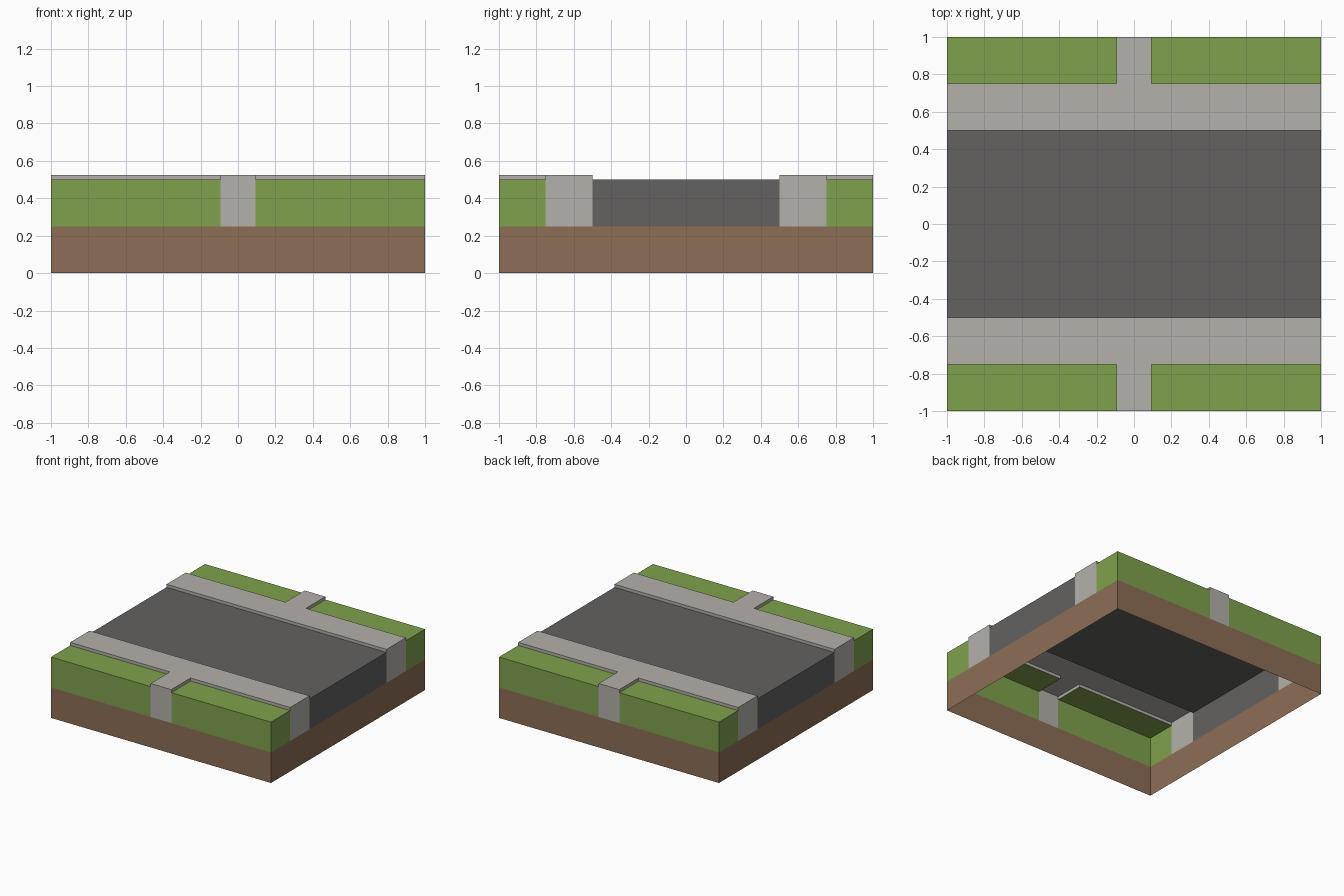
import bpy

if "Cube" in bpy.data.objects:
    bpy.data.objects.remove(bpy.data.objects["Cube"])

SOIL, GROUND, KERB = 0.25, 0.5, 0.525   # layer heights
PATH = 0.094                            # half width of the garden path


def material(name, rgb):
    m = bpy.data.materials.new(name)
    m.diffuse_color = (*rgb, 1)
    m.use_nodes = True
    m.node_tree.nodes["Principled BSDF"].inputs["Base Color"].default_value = m.diffuse_color
    return m


green = material("grass green", (0.212, 0.356, 0.070))
brown = material("soil brown", (0.270, 0.156, 0.093))
dark = material("asphalt grey", (0.125, 0.122, 0.119))
pale = material("paving grey", (0.456, 0.440, 0.402))


def shell(name, outline, top, low, mat, cap=True, lip=None):
    """Open-bottomed slab: walls on the tile border, optional short lip elsewhere."""
    verts, faces = [], []

    def add(points):
        faces.append(range(len(verts), len(verts) + len(points)))
        verts.extend(points)

    if cap:
        add([(x, y, top) for x, y in outline])
    for (ax, ay), (bx, by) in zip(outline, outline[1:] + outline[:1]):
        border = (ax == bx and abs(ax) == 1) or (ay == by and abs(ay) == 1)
        base = low if border else lip
        if base is not None:
            add([(ax, ay, base), (bx, by, base), (bx, by, top), (ax, ay, top)])
    mesh = bpy.data.meshes.new(name)
    mesh.from_pydata(verts, [], faces)
    mesh.materials.append(mat)
    obj = bpy.data.objects.new(name, mesh)
    bpy.context.collection.objects.link(obj)
    return obj


def rect(x0, x1, y0, y1):
    return [(x0, y0), (x1, y0), (x1, y1), (x0, y1)]


# Soil band (hollow) and road
shell("soil_base", rect(-1, 1, -1, 1), SOIL, 0, brown, cap=False)
shell("road", rect(-1, 1, -0.5, 0.5), GROUND, SOIL, dark)

# T-shaped pavement and two lawns on each side, turned half round for the back
pavement = [(-PATH, -1), (PATH, -1), (PATH, -0.75), (1, -0.75),
            (1, -0.5), (-1, -0.5), (-1, -0.75), (-PATH, -0.75)]
for side, s in (("front", 1), ("back", -1)):
    def turn(points):
        return [(s * x, s * y) for x, y in points]
    shell(side + "_pavement", turn(pavement), KERB, SOIL, pale, lip=GROUND)
    shell(side + "_lawn_a", turn(rect(-1, -PATH, -1, -0.75)), GROUND, SOIL, green)
    shell(side + "_lawn_b", turn(rect(PATH, 1, -1, -0.75)), GROUND, SOIL, green)
